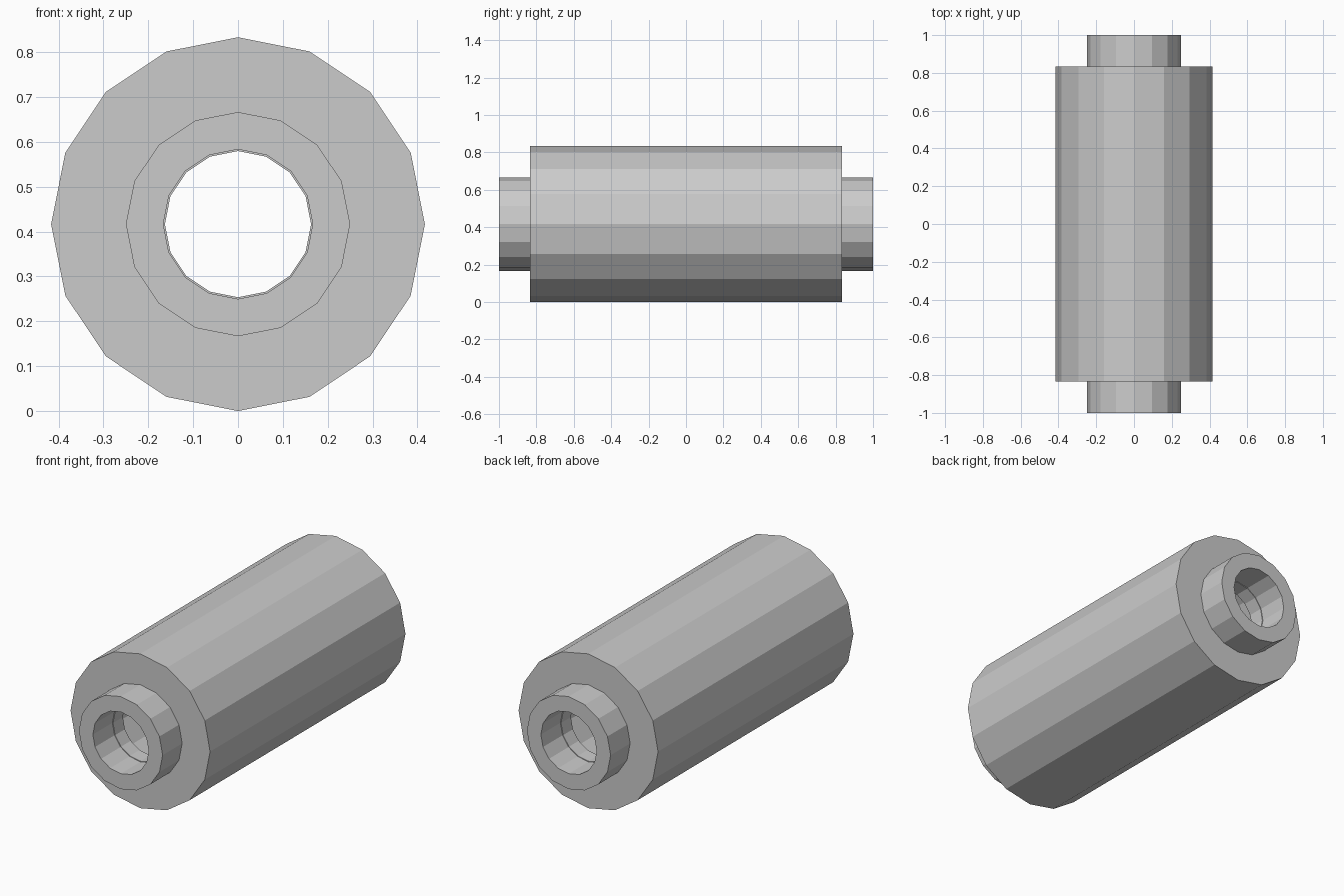
import bpy, bmesh
from math import sin, cos, tau

if "Cube" in bpy.data.objects:
    bpy.data.objects.remove(bpy.data.objects["Cube"])

U = 1 / 12          # base dimension of the part
SIDES = 16
CENTRE_Z = 5 * U


def lathe(name, profile):
    """Revolve a closed (radius, y) profile around the y axis."""
    bm = bmesh.new()
    rings = []
    for i in range(SIDES):
        a = tau * i / SIDES
        rings.append([bm.verts.new((r * sin(a), y, CENTRE_Z + r * cos(a)))
                      for r, y in profile])
    n = len(profile)
    for i in range(SIDES):
        a, b = rings[i], rings[(i + 1) % SIDES]
        for j in range(n):
            k = (j + 1) % n
            bm.faces.new((a[j], a[k], b[k], b[j]))
    bmesh.ops.recalc_face_normals(bm, faces=bm.faces[:])
    mesh = bpy.data.meshes.new(name)
    bm.to_mesh(mesh)
    bm.free()
    obj = bpy.data.objects.new(name, mesh)
    bpy.context.collection.objects.link(obj)
    return obj


# Outside of the drum and collar, then back through the bore, lip and hollow
outer = [(5 * U, 10 * U), (3 * U, 10 * U), (3 * U, 12 * U)]
inner = [(2 * U, 12 * U), (2 * U, 10 * U), (0.163, 10 * U),
         (0.163, 9 * U), (4 * U, 9 * U)]
half = outer + inner

# Mirror the half profile to close the loop at the other end
lathe("hollow_roller", half + [(r, -y) for r, y in reversed(half)])
